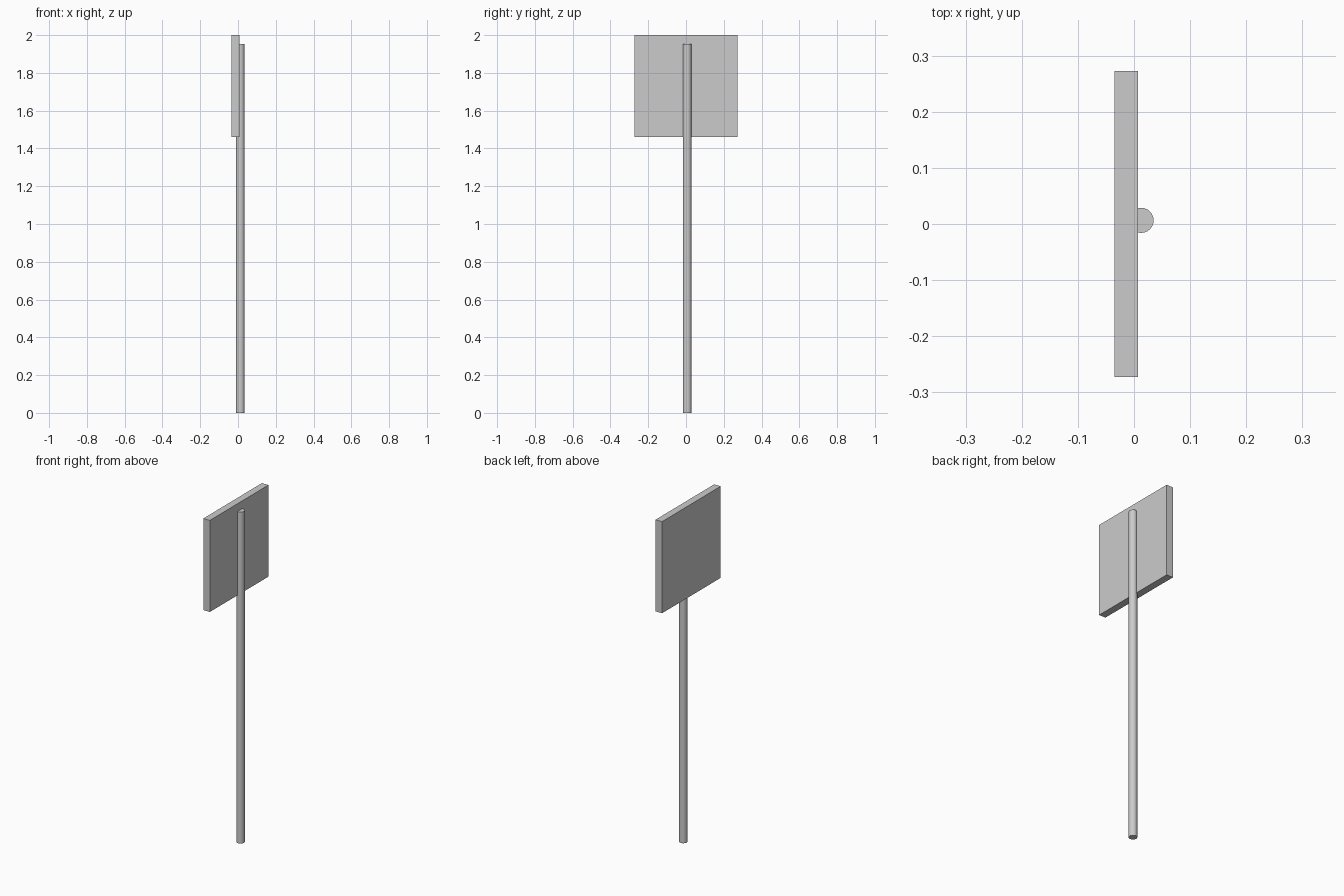
import bpy

if "Cube" in bpy.data.objects:
    bpy.data.objects.remove(bpy.data.objects["Cube"])

# Round post, partly sunk into the back of the panel
R, H = 0.0225, 1.954
bpy.ops.mesh.primitive_cylinder_add(vertices=24, radius=R, depth=H,
                                    location=(0.0125, 0.0065, H / 2))
post = bpy.context.object
post.name = "post"
bpy.ops.object.shade_smooth_by_angle()

# Square sign panel
x0, x1, half_w, z0, z1 = -0.035, 0.0075, 0.273, 1.46, 2.0
bpy.ops.mesh.primitive_cube_add(size=1, location=((x0 + x1) / 2, 0, (z0 + z1) / 2))
panel = bpy.context.object
panel.name = "sign_panel"
panel.scale = (x1 - x0, 2 * half_w, z1 - z0)
bpy.ops.object.transform_apply(location=False, rotation=False, scale=True)
